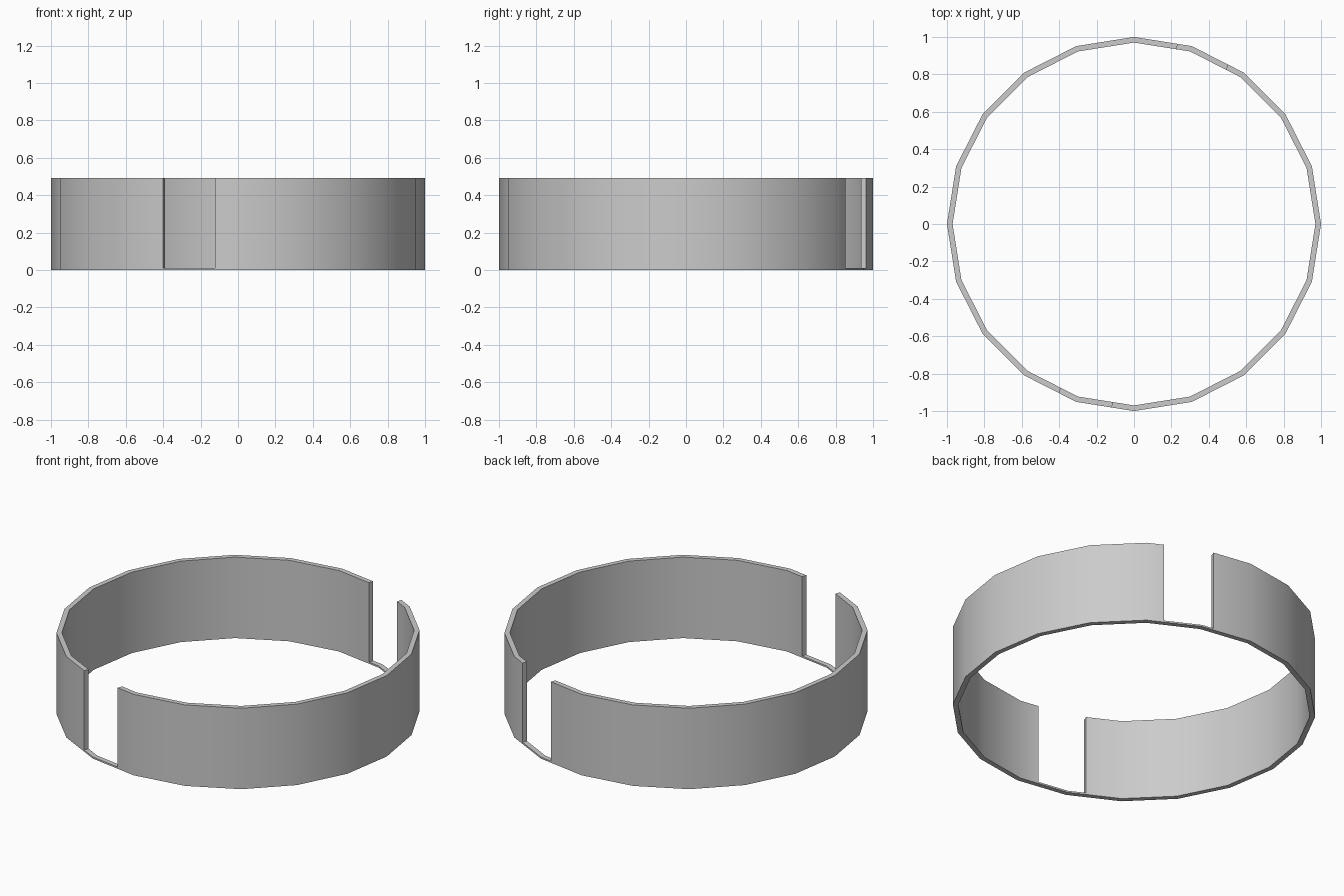
import bpy, bmesh, math
from mathutils import Matrix

if "Cube" in bpy.data.objects:
    bpy.data.objects.remove(bpy.data.objects["Cube"])

SIDES, R_OUT, R_IN, HEIGHT = 20, 1.0, 0.97, 0.492
SLOT_FLOOR, SLOT_WIDTH, SLOT_OFFSET = 0.01, 0.288, 0.056
SLOT_ANGLE = math.radians(-18.8)


def make_object(name, bm):
    bmesh.ops.recalc_face_normals(bm, faces=bm.faces)
    mesh = bpy.data.meshes.new(name)
    bm.to_mesh(mesh)
    bm.free()
    obj = bpy.data.objects.new(name, mesh)
    bpy.context.collection.objects.link(obj)
    return obj


# Thin-walled 20-sided ring: revolve a rectangular wall section
bm = bmesh.new()
section = [(R_OUT, 0), (R_OUT, HEIGHT), (R_IN, HEIGHT), (R_IN, 0)]
loops = []
for i in range(SIDES):
    a = 2 * math.pi * i / SIDES
    loops.append([bm.verts.new((r * math.cos(a), r * math.sin(a), z)) for r, z in section])
for i in range(SIDES):
    p, q = loops[i], loops[(i + 1) % SIDES]
    for k in range(4):
        n = (k + 1) % 4
        bm.faces.new((p[k], q[k], q[n], p[n]))
ring = make_object("ring_band", bm)

# Straight slot through both walls, leaving a thin strip at the bottom
bm = bmesh.new()
bmesh.ops.create_cube(bm, size=1, matrix=Matrix.Rotation(SLOT_ANGLE, 4, 'Z')
                      @ Matrix.Translation((SLOT_OFFSET, 0, SLOT_FLOOR + 0.5))
                      @ Matrix.Diagonal((SLOT_WIDTH, 3, 1, 1)))
cutter = make_object("slot_cutter", bm)
cutter.hide_render = True

cut = ring.modifiers.new("slot", 'BOOLEAN')
cut.operation = 'DIFFERENCE'
cut.solver = 'EXACT'
cut.object = cutter

# Apply the cut, then smooth the walls while keeping rims sharp
bpy.context.view_layer.objects.active = ring
ring.select_set(True)
bpy.ops.object.modifier_apply(modifier=cut.name)
bpy.data.objects.remove(cutter)
bpy.ops.object.shade_smooth_by_angle(angle=math.radians(30))
